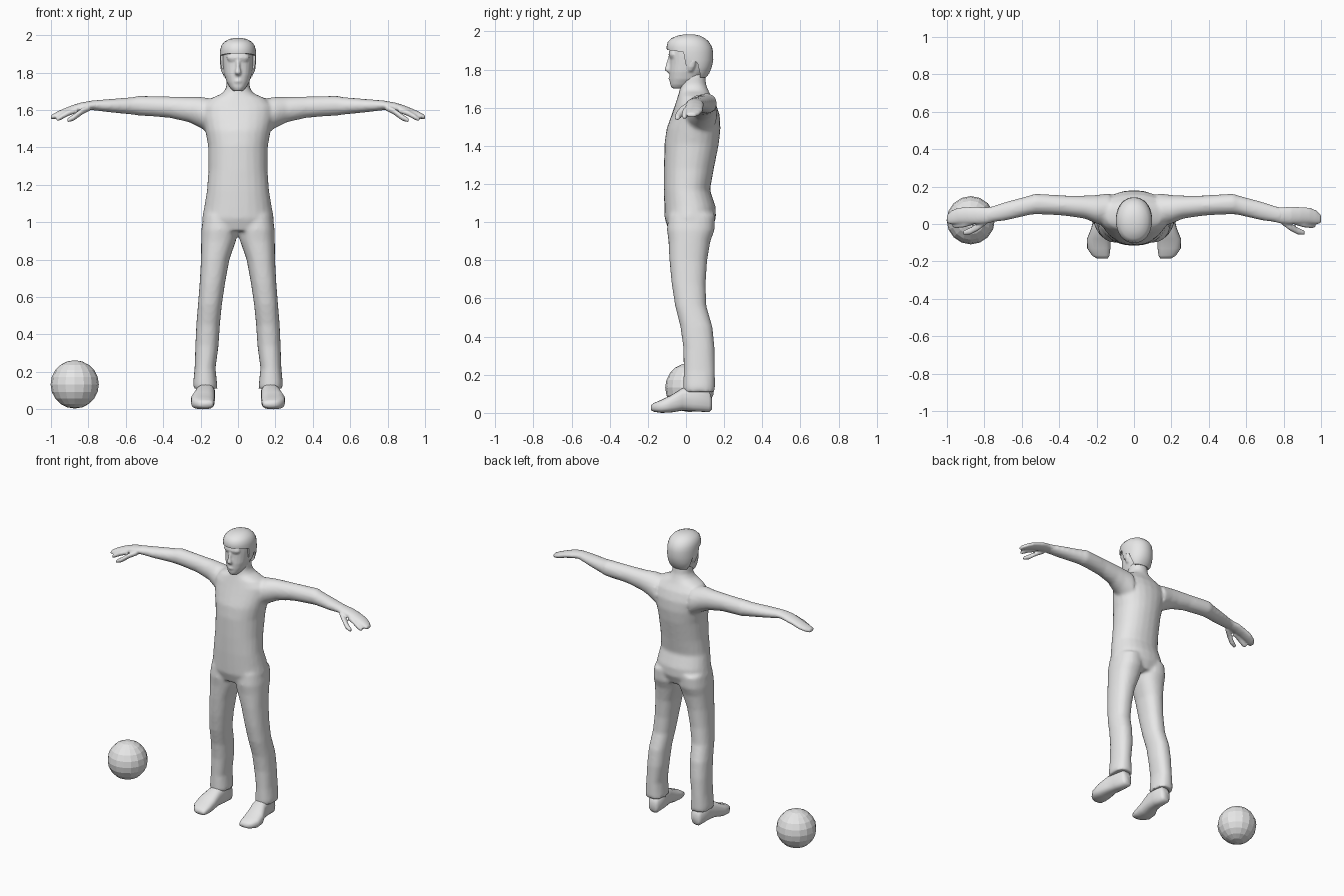
import bpy, bmesh, math
from mathutils import Vector

grey = bpy.data.materials.new("plain_grey")
grey.diffuse_color = (0.8, 0.8, 0.8, 1)


def loft(bm, axis, rings, mirror=1, n=24, power=2.0):
    """Skin closed oval sections. Ring = (position, centre a, centre b, radius a, radius b)."""
    loops = []
    for p, a, b, ra, rb in rings:
        loop = []
        for i in range(n):
            t = 2 * math.pi * i / n
            c, s = math.cos(t), math.sin(t)
            u = a + ra * math.copysign(abs(c) ** (2 / power), c)
            v = b + rb * math.copysign(abs(s) ** (2 / power), s)
            co = {"x": (p, u, v), "y": (u, p, v), "z": (u, v, p)}[axis]
            loop.append(bm.verts.new((co[0] * mirror, co[1], co[2])))
        loops.append(loop)
    for lo, hi in zip(loops, loops[1:]):
        for i in range(n):
            j = (i + 1) % n
            bm.faces.new((lo[i], lo[j], hi[j], hi[i]))
    bm.faces.new(loops[0][::-1])
    bm.faces.new(loops[-1])


def spans(rows):
    """(z, front y, back y, half width) rows to centred z rings."""
    return [(z, 0, (f + b) / 2, w, (b - f) / 2) for z, f, b, w in rows]


def make(name, bm, smooth=True):
    bmesh.ops.recalc_face_normals(bm, faces=bm.faces[:])
    mesh = bpy.data.meshes.new(name)
    bm.to_mesh(mesh)
    bm.free()
    for f in mesh.polygons:
        f.use_smooth = smooth
    mesh.materials.append(grey)
    ob = bpy.data.objects.new(name, mesh)
    bpy.context.collection.objects.link(ob)
    return ob


def blend(ob, voxel, steps):
    """Fuse overlapping lofts into one soft skin."""
    m = ob.modifiers.new("fuse", "REMESH")
    m.mode = "VOXEL"
    m.voxel_size = voxel
    m.use_smooth_shade = True
    s = ob.modifiers.new("soften", "SMOOTH")
    s.factor = 0.5
    s.iterations = steps


# Clothed body: torso and neck
bm = bmesh.new()
loft(bm, "z", spans([
    (.955, -.09, .13, .175), (1.02, -.112, .157, .192), (1.08, -.114, .156, .181),
    (1.17, -.116, .126, .166), (1.28, -.116, .146, .158), (1.41, -.113, .172, .16),
    (1.49, -.102, .181, .175), (1.56, -.077, .177, .19), (1.62, -.056, .157, .19),
    (1.66, -.043, .132, .15), (1.69, -.034, .118, .082), (1.72, -.03, .106, .063),
    (1.78, -.028, .1, .06)]), power=2.2)
for side in (1, -1):
    # Arms
    loft(bm, "x", [
        (.13, .075, 1.56, .09, .1), (.2, .078, 1.587, .077, .083),
        (.26, .09, 1.602, .062, .068), (.365, .098, 1.615, .054, .057),
        (.46, .104, 1.62, .054, .054), (.53, .107, 1.623, .055, .053),
        (.56, .1, 1.622, .052, .047), (.68, .07, 1.623, .05, .036),
        (.78, .047, 1.625, .042, .026), (.81, .045, 1.622, .04, .02)], side)
    # Trouser legs
    loft(bm, "z", [
        (.11, .174, .069, .065, .083), (.14, .176, .069, .064, .083),
        (.22, .176, .07, .056, .082), (.34, .166, .068, .062, .082),
        (.45, .16, .055, .063, .084), (.56, .15, .025, .064, .082),
        (.675, .137, .014, .068, .089), (.8, .122, .012, .076, .099),
        (.9, .104, .018, .093, .11), (.96, .098, .025, .098, .125),
        (1.04, .095, .03, .09, .122)], side, power=2.3)
blend(make("clothed_body", bm), .011, 4)

# Hands with bent fingers and thumb
bm = bmesh.new()
for side in (1, -1):
    loft(bm, "x", [
        (.75, .052, 1.625, .042, .026), (.79, .046, 1.624, .043, .024),
        (.84, .046, 1.616, .047, .024), (.89, .046, 1.602, .045, .022),
        (.94, .045, 1.584, .043, .02), (.975, .036, 1.57, .037, .017),
        (1.0, .026, 1.56, .024, .012)], side)
    loft(bm, "x", [
        (.86, .01, 1.6, .015, .015), (.91, -.002, 1.583, .017, .016),
        (.95, -.007, 1.56, .016, .015), (.972, -.008, 1.548, .01, .01)], side)
    loft(bm, "x", [
        (.79, .015, 1.613, .018, .016), (.835, -.015, 1.592, .021, .018),
        (.875, -.038, 1.562, .019, .018), (.912, -.047, 1.545, .012, .012)], side)
blend(make("hands", bm), .007, 2)

# Shoes
bm = bmesh.new()
for side in (1, -1):
    loft(bm, "y", [(y, x, (lo + hi) / 2, r, (hi - lo) / 2) for y, x, r, lo, hi in (
        (.136, .166, .026, .02, .075), (.12, .166, .04, .004, .12),
        (.04, .168, .046, .008, .14), (-.02, .176, .052, .012, .13),
        (-.08, .188, .064, .002, .092), (-.13, .188, .062, 0, .068),
        (-.168, .178, .047, .006, .052), (-.184, .17, .03, .014, .04))],
        side, n=20, power=2.7)
make("shoes", bm)

# Head: skull and jaw, nose, brow, lips, ears
bm = bmesh.new()
loft(bm, "z", spans([
    (1.702, -.074, .0, .026), (1.72, -.083, .035, .043), (1.75, -.086, .075, .061),
    (1.79, -.087, .1, .074), (1.83, -.084, .118, .08), (1.87, -.083, .125, .084),
    (1.92, -.085, .12, .083), (1.95, -.07, .095, .07), (1.968, -.03, .06, .04)]),
    power=2.2)
loft(bm, "z", [
    (1.785, 0, -.085, .013, .01), (1.798, 0, -.095, .018, .019),
    (1.83, 0, -.088, .011, .016), (1.872, 0, -.08, .01, .01)], n=12)
loft(bm, "z", [
    (1.862, 0, -.066, .052, .02), (1.878, 0, -.066, .062, .026),
    (1.9, 0, -.066, .056, .021)], n=16)
loft(bm, "z", [
    (1.742, 0, -.07, .022, .017), (1.754, 0, -.07, .028, .023),
    (1.766, 0, -.07, .022, .018)], n=12)
for side in (1, -1):
    loft(bm, "z", [
        (1.79, .074, .022, .008, .012), (1.815, .08, .028, .013, .02),
        (1.845, .084, .032, .012, .02), (1.862, .08, .03, .008, .012)], side, n=12)
blend(make("head", bm), .006, 3)

# Hair: full cap with the face and neck area cut away
bm = bmesh.new()
loft(bm, "z", spans([
    (1.758, .03, .104, .06), (1.78, -.02, .122, .08), (1.815, -.06, .136, .091),
    (1.85, -.086, .143, .096), (1.89, -.099, .142, .097), (1.918, -.102, .137, .096),
    (1.945, -.096, .121, .089), (1.965, -.077, .1, .073), (1.979, -.04, .07, .048),
    (1.985, -.008, .04, .022)]), n=32, power=2.1)
hair = make("hair", bm)

bm = bmesh.new()
outline = [(-.2, 1.7), (.08, 1.7), (.072, 1.785), (.06, 1.835), (.035, 1.85),
           (.02, 1.82), (0, 1.82), (-.014, 1.892), (-.07, 1.9), (-.2, 1.912)]
face = bm.faces.new([bm.verts.new((-.2, y, z)) for y, z in outline])
out = bmesh.ops.extrude_face_region(bm, geom=[face])
bmesh.ops.translate(bm, vec=Vector((.4, 0, 0)),
                    verts=[v for v in out["geom"] if isinstance(v, bmesh.types.BMVert)])
cutter = make("hairline_cutter", bm, False)
cutter.hide_render = True
cut = hair.modifiers.new("hairline", "BOOLEAN")
cut.operation = "DIFFERENCE"
cut.solver = "EXACT"
cut.object = cutter
bpy.ops.object.select_all(action="DESELECT")
bpy.context.view_layer.objects.active = hair
hair.select_set(True)
bpy.ops.object.modifier_apply(modifier=cut.name)
bpy.ops.object.shade_smooth_by_angle(angle=math.radians(40))
bpy.data.objects.remove(cutter)

# Faceted ball on the ground
bm = bmesh.new()
bmesh.ops.create_uvsphere(bm, u_segments=16, v_segments=10, radius=.129)
ball = make("ball", bm, False)
ball.location = (-.873, .02, .133)
